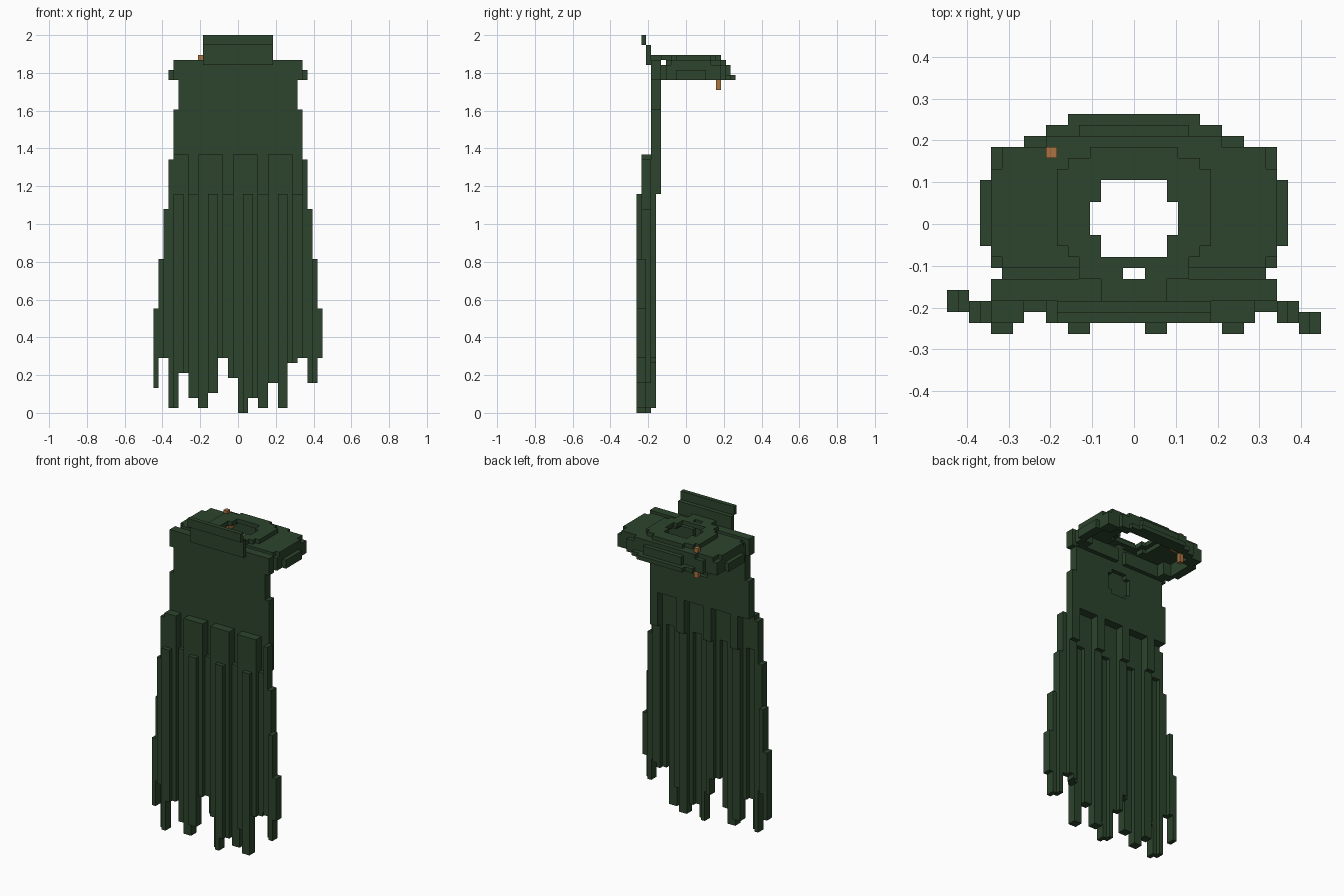
import bpy
import bmesh
from mathutils import Vector

if "Cube" in bpy.data.objects:
    bpy.data.objects.remove(bpy.data.objects["Cube"], do_unlink=True)

UNIT = 2 / 76  # edge of one block


def material(name, colour):
    mat = bpy.data.materials.new(name)
    mat.use_nodes = True
    mat.diffuse_color = (*colour, 1)
    node = next(n for n in mat.node_tree.nodes if n.type == 'BSDF_PRINCIPLED')
    node.inputs["Base Color"].default_value = (*colour, 1)
    node.inputs["Roughness"].default_value = 0.9
    return mat


GREEN = material("forest green cloth", (0.026, 0.058, 0.026))
BRONZE = material("bronze", (0.40, 0.17, 0.053))


def box(x0, x1, y0, y1, z0, z1):
    return {(x, y, z) for x in range(x0, x1) for y in range(y0, y1) for z in range(z0, z1)}


def slab(rows, z0, z1):
    """Symmetric plate: each row is (y start, y end, half width)."""
    return set().union(*(box(-w, w, y0, y1, z0, z1) for y0, y1, w in rows))


def build(name, cells, mat):
    """Turn a set of blocks into one outer skin with merged flat faces."""
    bm = bmesh.new()
    corners = {}

    def vert(p):
        key = tuple(p)
        if key not in corners:
            corners[key] = bm.verts.new(p * UNIT)
        return corners[key]

    for cell in sorted(cells):
        for axis in range(3):
            for side in (0, 1):
                near = list(cell)
                near[axis] += 2 * side - 1
                if tuple(near) in cells:
                    continue
                base, u, v = Vector(cell), Vector(), Vector()
                base[axis] += side
                u[(axis + 1) % 3] = 1
                v[(axis + 2) % 3] = 1
                ring = [base, base + u, base + u + v, base + v]
                bm.faces.new([vert(p) for p in (ring if side else ring[::-1])])
    bmesh.ops.dissolve_limit(bm, angle_limit=0.01, verts=bm.verts, edges=bm.edges)
    mesh = bpy.data.meshes.new(name)
    bm.to_mesh(mesh)
    bm.free()
    mesh.materials.append(mat)
    obj = bpy.data.objects.new(name, mesh)
    bpy.context.collection.objects.link(obj)


# Flat upper sheet of the cape, with a shallow round dent behind
sheet = slab([(-7, -5, 13)], 67, 71) | slab([(-7, -5, 12)], 61, 67) | slab([(-7, -5, 13)], 52, 61)
sheet -= box(-3, 3, -6, -5, 60, 64) | box(-2, 2, -6, -5, 59, 65)
build("cape_sheet", sheet, GREEN)

# Pleats repeat every seven blocks and end in a ragged hem
HEM = [5, 11, 1, 8, 3, 1, 4, 11, 7, 0, 3, 1, 6, 1, 10, 11, 6, 11]
DEPTH = [-10, -10, -9, -8, -8, -9, -9]
STEPS = {13: 52, 14: 51, 15: 41, 16: 31, 17: 21}
pleats = set()
for x in range(-17, 17):
    front = DEPTH[(x - 1) % 7]
    bottom = HEM[(x + 18) // 2]
    reach = max(x + 1, -x, 13)
    top = STEPS[reach]
    pleats |= box(x, x + 1, front, front + 2, bottom, min(top, 44))
    if top > 44:
        shallow = -7 if front == -8 else -9
        pleats |= box(x, x + 1, shallow, shallow + 2, 44, top)
build("cape_pleats", pleats, GREEN)

# Hollow stepped collar around the neck opening
sides = [(-5, -4, 12), (-4, -2, 13), (-2, 4, 13), (4, 7, 13)]
rim = slab(sides + [(7, 8, 10), (8, 9, 8), (9, 10, 6)], 67, 68)
rim |= slab(sides + [(7, 8, 10), (8, 9, 5)], 68, 70)
rim |= slab([(-2, 4, 14)], 67, 69)
rim -= slab([(-4, -2, 10), (-2, 4, 12), (4, 6, 10), (6, 7, 7)], 67, 70)
shoulder = slab([(-4, -3, 12), (-3, 5, 13), (5, 7, 12), (7, 8, 8)], 70, 71)
shoulder -= slab([(-4, -2, 4), (-2, 5, 5), (5, 6, 4)], 70, 71)
crown = slab([(-5, -3, 5), (-3, -2, 6), (-2, 5, 7), (5, 6, 6), (6, 7, 4)], 71, 72)
neck_hole = slab([(-3, -1, 3), (-1, 2, 4), (2, 4, 3)], 67, 72)
slot = box(-1, 1, -5, -4, 67, 72)
build("collar", (rim | shoulder | crown) - neck_hole - slot, GREEN)

# Upright flap behind the neck and the strip that joins it to the collar
flap = box(-3, 3, -7, -5, 71, 72) | box(-7, 7, -8, -7, 70, 74) | box(-7, 7, -9, -8, 74, 76)
build("neck_flap", flap, GREEN)

# Clasp pinned through the collar
clasp = box(-8, -7, 6, 7, 65, 72) | box(-9, -6, 5, 7, 68, 70)
build("clasp", clasp, BRONZE)
